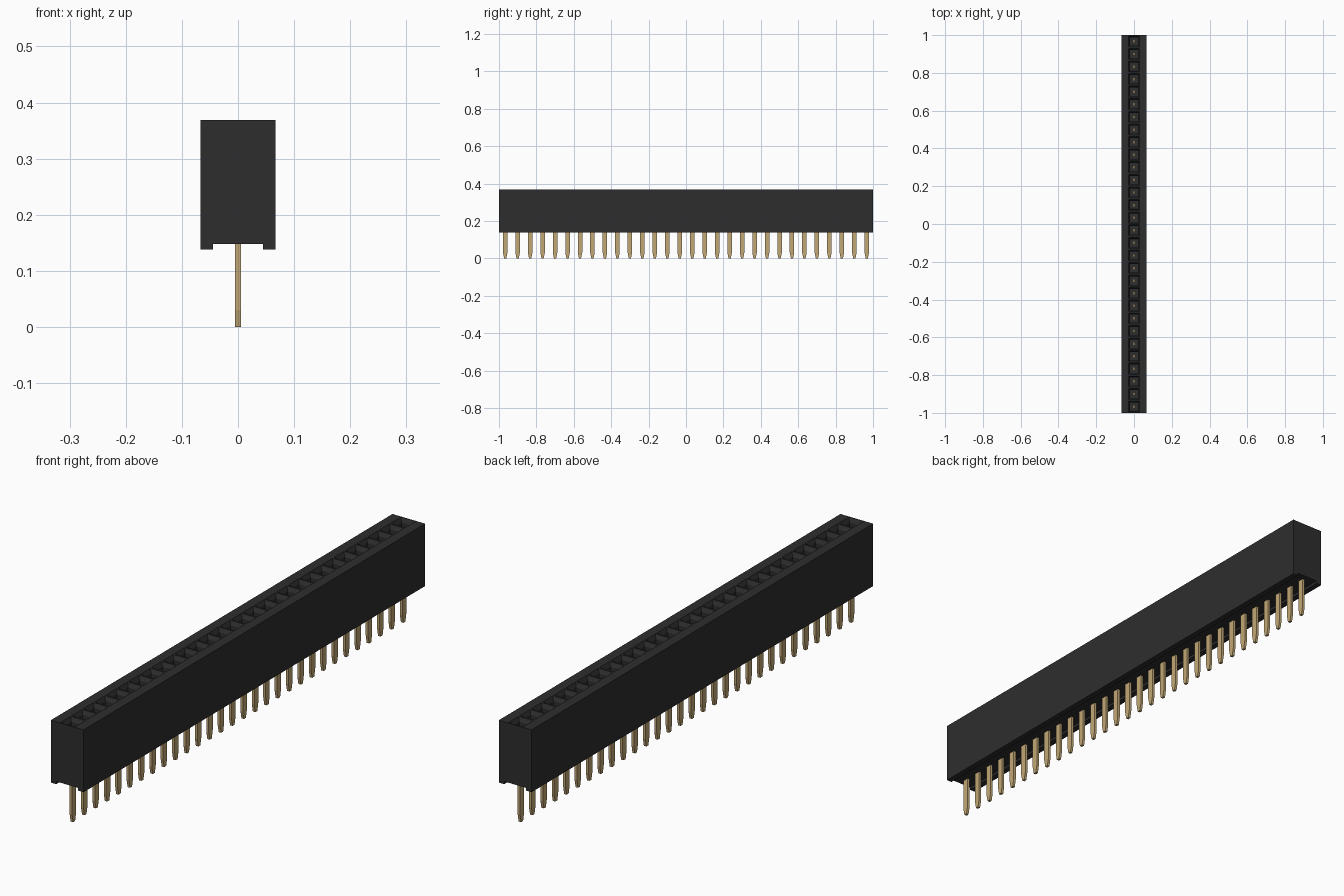
import bpy, bmesh
from mathutils import Vector

if "Cube" in bpy.data.objects:
    bpy.data.objects.remove(bpy.data.objects["Cube"], do_unlink=True)

COUNT = 30
PITCH = 2 / COUNT
CELLS = [-1 + PITCH * (i + 0.5) for i in range(COUNT)]
TOP, BOTTOM, CHANNEL = 0.369, 0.138, 0.148


def material(name, rgb, rough):
    m = bpy.data.materials.new(name)
    m.use_nodes = True
    m.diffuse_color = (*rgb, 1)
    node = next(n for n in m.node_tree.nodes if n.type == "BSDF_PRINCIPLED")
    node.inputs["Base Color"].default_value = (*rgb, 1)
    node.inputs["Roughness"].default_value = rough
    return m


def add_object(name, bm, mat):
    bmesh.ops.recalc_face_normals(bm, faces=bm.faces)
    mesh = bpy.data.meshes.new(name)
    bm.to_mesh(mesh)
    bm.free()
    mesh.materials.append(mat)
    obj = bpy.data.objects.new(name, mesh)
    bpy.context.collection.objects.link(obj)
    return obj


def extrude_profile(bm, points, offset):
    face = bm.faces.new([bm.verts.new(p) for p in points])
    new = bmesh.ops.extrude_face_region(bm, geom=[face])["geom"]
    verts = [v for v in new if isinstance(v, bmesh.types.BMVert)]
    bmesh.ops.translate(bm, verts=verts, vec=offset)


black = material("black plastic", (0.027, 0.027, 0.027), 0.6)
gold = material("gold metal", (0.54, 0.39, 0.18), 0.4)

# Housing: channelled profile run along the row
bm = bmesh.new()
half = [(0.067, TOP), (0.067, BOTTOM), (0.045, BOTTOM), (0.045, CHANNEL)]
profile = half + [(-x, z) for x, z in reversed(half)]
extrude_profile(bm, [(x, -1, z) for x, z in profile], (0, 2, 0))
bmesh.ops.recalc_face_normals(bm, faces=bm.faces)


def cut(co, normal):
    geom = bm.verts[:] + bm.edges[:] + bm.faces[:]
    bmesh.ops.bisect_plane(bm, geom=geom, plane_co=co, plane_no=normal)


for side in (-1, 1):
    cut((side * PITCH / 2, 0, 0), (1, 0, 0))
for y in CELLS[:-1]:
    cut((0, y + PITCH / 2, 0), (0, 1, 0))

# Sockets: sloped mouth leading into a straight shaft
sockets = [f for f in bm.faces if f.normal.z > 0.9
           and f.calc_center_median().z > TOP - 0.01
           and abs(f.calc_center_median().x) < 0.01]
for inset, depth in ((0.005, 0), (0.011, -0.015), (0.0002, -0.13)):
    bmesh.ops.inset_individual(bm, faces=sockets, thickness=inset, depth=depth)
add_object("housing", bm, black)

# Pins: flat blades with tapered tips, plus the contact inside each socket
bm = bmesh.new()
blade = [(0.012, 0.15), (0.012, 0.03), (0.006, 0)]
blade += [(-y, z) for y, z in reversed(blade)]
for cy in CELLS:
    extrude_profile(bm, [(-0.005, cy + y, z) for y, z in blade], (0.01, 0, 0))
add_object("pins", bm, gold)

bm = bmesh.new()
for cy in CELLS:
    made = bmesh.ops.create_cube(bm, size=1)["verts"]
    bmesh.ops.scale(bm, verts=made, vec=(0.01, 0.018, 0.05))
    bmesh.ops.translate(bm, verts=made, vec=Vector((0, cy, 0.235)))
add_object("socket_contacts", bm, gold)
